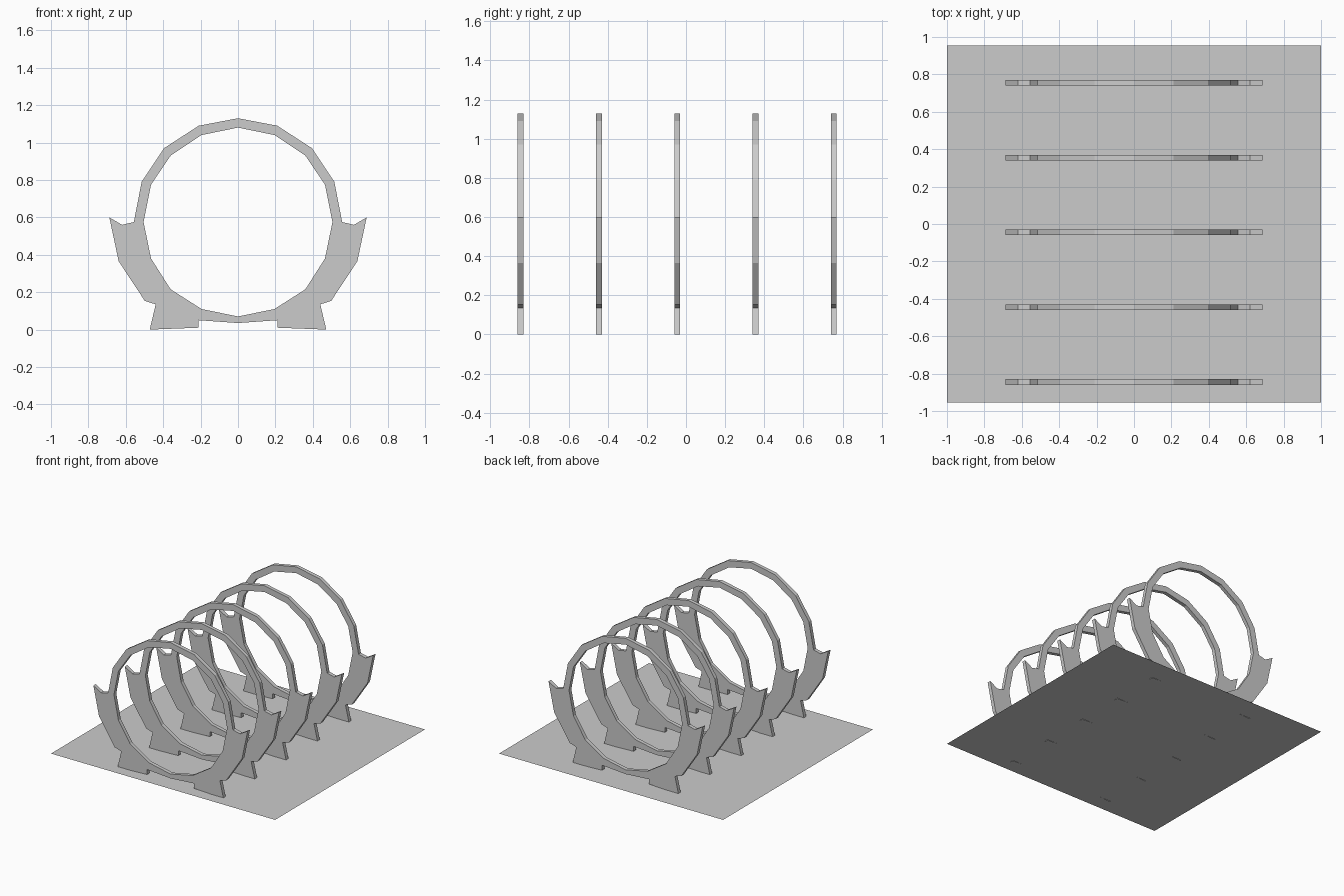
import bpy, bmesh

if "Cube" in bpy.data.objects:
    bpy.data.objects.remove(bpy.data.objects["Cube"])

THICK = 0.03

# Right half of the rib: outer edge from top to bottom, including side horn and foot
outer = [(0, 1.13), (0.21, 1.09), (0.395, 0.97), (0.515, 0.79), (0.557, 0.575),
         (0.62, 0.56), (0.688, 0.60), (0.638, 0.365), (0.498, 0.153),
         (0.44, 0.135), (0.472, 0.0), (0.21, 0.01), (0.21, 0.05), (0, 0.035)]
# Inner ring edge from bottom to top
inner = [(0, 0.07), (0.195, 0.11), (0.36, 0.215), (0.465, 0.38), (0.505, 0.575),
         (0.465, 0.775), (0.36, 0.93), (0.195, 1.04), (0, 1.08)]


def link(name, mesh):
    obj = bpy.data.objects.new(name, mesh)
    bpy.context.collection.objects.link(obj)
    return obj


def rib_mesh():
    bm = bmesh.new()
    face = bm.faces.new([bm.verts.new((x, -THICK / 2, z)) for x, z in outer + inner])
    ext = bmesh.ops.extrude_face_region(bm, geom=[face], use_keep_orig=True)
    verts = [g for g in ext["geom"] if isinstance(g, bmesh.types.BMVert)]
    bmesh.ops.translate(bm, verts=verts, vec=(0, THICK, 0))
    bmesh.ops.recalc_face_normals(bm, faces=bm.faces[:])
    # Open the two ends on the mirror plane
    ends = [f for f in bm.faces if all(abs(v.co.x) < 1e-5 for v in f.verts)]
    bmesh.ops.delete(bm, geom=ends, context='FACES')
    mesh = bpy.data.meshes.new("rib")
    bm.to_mesh(mesh)
    bm.free()
    return mesh


# Row of five identical ribs
rib = rib_mesh()
for i in range(5):
    obj = link(f"rib_{i + 1}", rib)
    obj.location.y = -0.845 + 0.4 * i
    obj.modifiers.new("mirror", 'MIRROR').use_clip = True

# Thin base sheet, with the feet just poking through
bm = bmesh.new()
bm.faces.new([bm.verts.new((x, y, 0.004)) for x, y in
              ((-1, -0.955), (1, -0.955), (1, 0.955), (-1, 0.955))])
base = bpy.data.meshes.new("base_sheet")
bm.to_mesh(base)
bm.free()
link("base_sheet", base)
